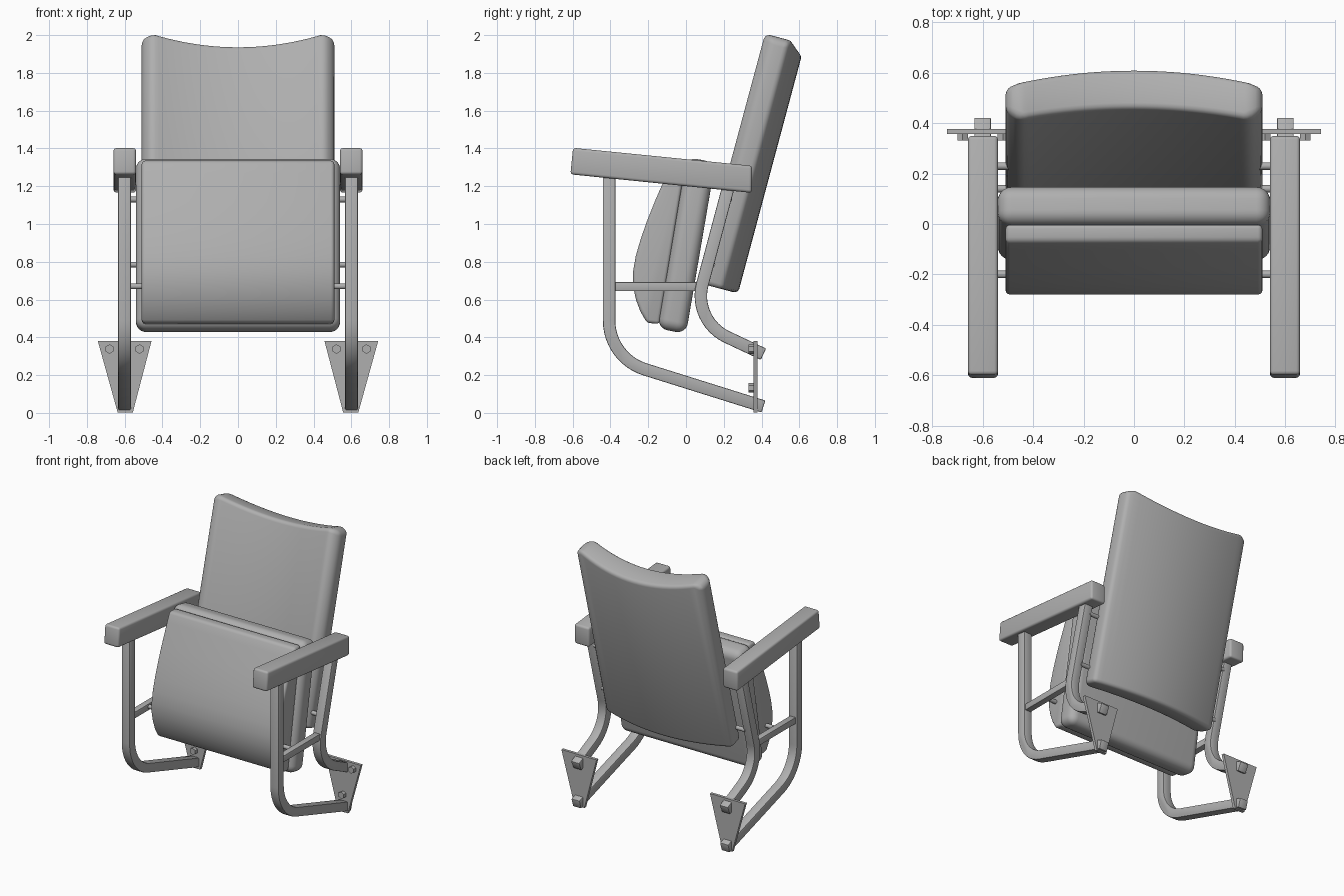
import bpy, bmesh, math
from mathutils import Vector, Matrix

if "Cube" in bpy.data.objects:
    bpy.data.objects.remove(bpy.data.objects["Cube"])

# Mid-grey finish shared by all parts
grey = bpy.data.materials.new("mid_grey")
grey.diffuse_color = (0.43, 0.43, 0.43, 1)
grey.use_nodes = True
grey.node_tree.nodes["Principled BSDF"].inputs["Base Color"].default_value = grey.diffuse_color


def finish(name, bm, bevel=0.0, segs=2, mirror=False):
    """Bevel the sharp edges, shade, and optionally mirror across x = 0."""
    bmesh.ops.recalc_face_normals(bm, faces=bm.faces)
    if bevel:
        sharp = [e for e in bm.edges if e.calc_face_angle(0) > math.radians(27)]
        bmesh.ops.bevel(bm, geom=sharp, offset=bevel, segments=segs, profile=0.5,
                        affect='EDGES', clamp_overlap=True)
    me = bpy.data.meshes.new(name)
    bm.to_mesh(me)
    bm.free()
    me.materials.append(grey)
    ob = bpy.data.objects.new(name, me)
    bpy.context.collection.objects.link(ob)
    bpy.ops.object.select_all(action='DESELECT')
    ob.select_set(True)
    bpy.context.view_layer.objects.active = ob
    bpy.ops.object.shade_smooth_by_angle(angle=math.radians(35))
    if mirror:
        ob.modifiers.new("Mirror", 'MIRROR').use_mirror_merge = False
    return ob


def prism(name, pts, lo, hi, axis='X', **kw):
    """Extrude a closed profile: (y, z) points along X or (x, z) points along Y."""
    bm = bmesh.new()
    put = (lambda p, d: (d, p[0], p[1])) if axis == 'X' else (lambda p, d: (p[0], d, p[1]))
    a = [bm.verts.new(put(p, lo)) for p in pts]
    b = [bm.verts.new(put(p, hi)) for p in pts]
    bm.faces.new(a)
    bm.faces.new(b[::-1])
    for i in range(len(pts)):
        j = (i + 1) % len(pts)
        bm.faces.new((a[i], a[j], b[j], b[i]))
    return finish(name, bm, **kw)


def bent_bar(start, corner, end, radius, width, steps=12):
    """Outline of a flat bar with one rounded bend."""
    s, c, e = Vector(start), Vector(corner), Vector(end)
    d1, d2 = (c - s).normalized(), (e - c).normalized()
    turn = d1.angle(d2)
    n = Vector((-d1.y, d1.x))
    if n.dot(d2) < 0:
        n = -n
    p0 = c - d1 * radius * math.tan(turn / 2)
    centre = p0 + n * radius
    n2 = (centre - (c + d2 * radius * math.tan(turn / 2))).normalized()
    h = width / 2
    sides = []
    for o in (h, -h):
        arc = [centre + (d1 * math.sin(turn * i / steps) - n * math.cos(turn * i / steps))
               * (radius - o) for i in range(steps + 1)]
        sides.append([s + n * o] + arc + [e + n2 * o])
    return sides[0] + sides[1][::-1]


def cylinder(name, loc, axis, radius, depth, sides):
    bm = bmesh.new()
    rot = Matrix.Rotation(math.pi / 2, 4, 'Y' if axis == 'X' else 'X')
    bmesh.ops.create_cone(bm, cap_ends=True, segments=sides, radius1=radius, radius2=radius,
                          depth=depth, matrix=Matrix.Translation(loc) @ rot)
    return finish(name, bm, mirror=True)


# Backrest: curved slab leaning back 15 degrees, with a dipped top edge
def backrest():
    lean = math.radians(15)
    up = Vector((0, math.sin(lean), math.cos(lean)))
    back = Vector((0, math.cos(lean), -math.sin(lean)))
    base = Vector((0, 0.06, 0.69))
    bm = bmesh.new()
    xs = [-0.51] + [-0.46 + 0.92 * i / 20 for i in range(21)] + [0.51]
    cols = []
    for x in xs:
        t = 1 - min(abs(x) / 0.46, 1) ** 2
        edge = abs(x) > 0.5
        front = 0.045 if edge else 0.06 * t
        rear = 0.14 + 0.083 * (1 - (x / 0.51) ** 2)
        top = 1.37 - 0.058 * t - (0.025 if edge else 0)
        cols.append([bm.verts.new(base + Vector((x, 0, 0)) + up * u + back * v)
                     for u, v in ((0, front), (0, rear), (top, rear), (top, front))])
    for a, b in zip(cols, cols[1:]):
        for i in range(4):
            j = (i + 1) % 4
            bm.faces.new((a[i], a[j], b[j], b[i]))
    bm.faces.new(cols[0])
    bm.faces.new(cols[-1][::-1])
    finish("backrest", bm, bevel=0.025, segs=3)


backrest()

# Folded seat: bulged underside shell and padded cushion behind it
prism("seat_shell", [(0.0, 1.335), (-0.07, 1.335), (-0.10, 1.27), (-0.13, 1.2), (-0.165, 1.12),
                     (-0.205, 1.02), (-0.24, 0.92), (-0.266, 0.83), (-0.28, 0.75),
                     (-0.28, 0.67), (-0.265, 0.60), (-0.243, 0.54), (-0.207, 0.477),
                     (-0.14, 0.47)], -0.51, 0.51, bevel=0.018, segs=3)
prism("seat_cushion", [(-0.152, 0.448), (0.0, 0.418), (0.155, 1.325), (0.003, 1.355)],
      -0.541, 0.541, bevel=0.055, segs=6)

# Side frames
prism("front_leg", bent_bar((-0.407, 1.3), (-0.407, 0.29), (0.41, 0.034), 0.27, 0.066),
      0.567, 0.634, bevel=0.006, mirror=True)
prism("rear_leg", bent_bar((0.228, 1.21), (0.035, 0.487), (0.41, 0.311), 0.24, 0.066),
      0.567, 0.634, bevel=0.006, mirror=True)
prism("side_rail", [(-0.4, 0.645), (0.08, 0.645), (0.08, 0.692), (-0.4, 0.692)],
      0.577, 0.623, bevel=0.004, mirror=True)

# Armrests
prism("armrest", [(-0.612, 1.263), (0.348, 1.165), (0.35, 1.308), (-0.598, 1.403)],
      0.54, 0.659, bevel=0.015, segs=3, mirror=True)

# Pivot pins joining frames to seat and backrest
for label, y, z in (("seat", -0.2, 0.67), ("lower_back", 0.14, 0.785), ("upper_back", 0.23, 1.13)):
    cylinder(label + "_pin", (0.53, y, z), 'X', 0.015, 0.1, 16)

# Mounting plates with hex bolts
prism("mounting_plate", [(0.557, 0.002), (0.637, 0.002), (0.742, 0.38), (0.458, 0.38)],
      0.357, 0.378, axis='Y', mirror=True)
for label, x, z in (("inner", 0.521, 0.338), ("outer", 0.68, 0.338), ("lower", 0.6, 0.132)):
    cylinder(label + "_bolt", (x, 0.347, z), 'Y', 0.025, 0.03, 6)
